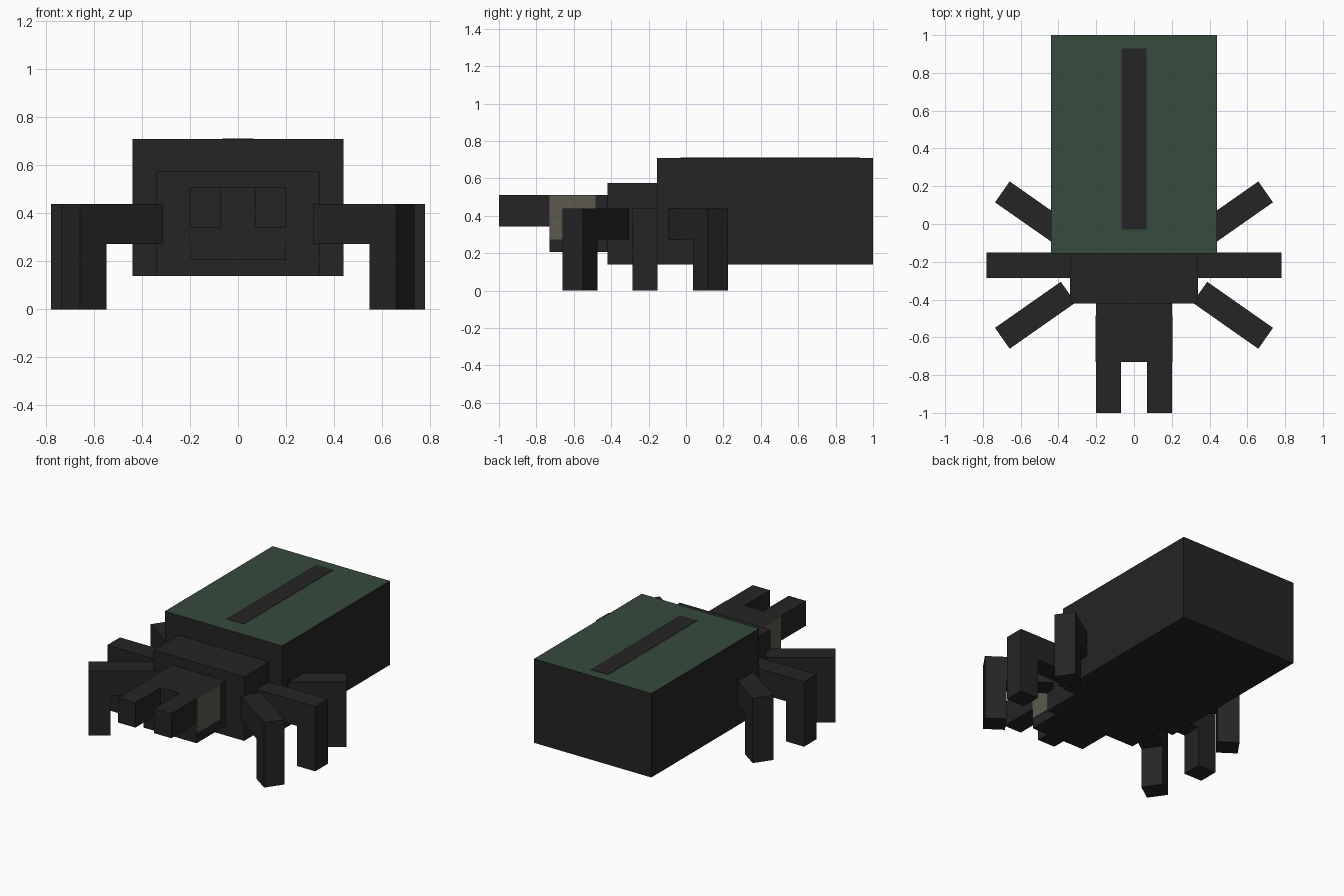
import bpy, bmesh, math
from mathutils import Matrix, Vector

cube = bpy.data.objects.get("Cube")
if cube:
    bpy.data.objects.remove(cube, do_unlink=True)


def material(name, rgb):
    mat = bpy.data.materials.new(name)
    mat.use_nodes = True
    mat.diffuse_color = (*rgb, 1)
    mat.node_tree.nodes["Principled BSDF"].inputs["Base Color"].default_value = (*rgb, 1)
    return mat


BLACK = material("shell_black", (0.018, 0.018, 0.018))
GREEN = material("wing_case_green", (0.038, 0.07, 0.046))
BEIGE = material("eye_beige", (0.107, 0.102, 0.076))


def finish(name, bm, *mats):
    bmesh.ops.recalc_face_normals(bm, faces=bm.faces)
    mesh = bpy.data.meshes.new(name)
    bm.to_mesh(mesh)
    bm.free()
    for mat in mats:
        mesh.materials.append(mat)
    obj = bpy.data.objects.new(name, mesh)
    bpy.context.collection.objects.link(obj)
    return obj


def box(name, x, y, z, *mats):
    """Box spanning the given (low, high) ranges."""
    bm = bmesh.new()
    bmesh.ops.create_cube(bm, size=1)
    for v in bm.verts:
        v.co = [(lo + hi) / 2 + c * (hi - lo) for c, (lo, hi) in zip(v.co, (x, y, z))]
    return finish(name, bm, *mats)


# Body blocks
abdomen = box("abdomen", (-0.44, 0.44), (-0.155, 1.0), (0.14, 0.71), BLACK, GREEN)
for face in abdomen.data.polygons:
    face.material_index = int(face.normal.z > 0.5)
box("wing_seam", (-0.065, 0.065), (-0.03, 0.93), (0.708, 0.712), BLACK)
box("thorax", (-0.34, 0.34), (-0.42, -0.155), (0.14, 0.575), BLACK)
box("head", (-0.2, 0.2), (-0.73, -0.42), (0.205, 0.51), BLACK)


# Bent leg: an L profile with its outer end at the origin, extruded sideways
LEG_WIDTH, LEG_TOP, LEG_UNDER, LEG_LENGTH = 0.135, 0.44, 0.272, 0.425


def leg(name, tip, angle):
    bm = bmesh.new()
    profile = [(0, 0), (0, LEG_TOP), (-LEG_LENGTH, LEG_TOP), (-LEG_LENGTH, LEG_UNDER),
               (-LEG_WIDTH, LEG_UNDER), (-LEG_WIDTH, 0)]
    side = bm.faces.new([bm.verts.new((x, -LEG_WIDTH / 2, z)) for x, z in profile])
    new = bmesh.ops.extrude_face_region(bm, geom=[side])["geom"]
    bmesh.ops.translate(bm, vec=(0, LEG_WIDTH, 0),
                        verts=[g for g in new if isinstance(g, bmesh.types.BMVert)])
    bm.transform(Matrix.Translation(Vector((*tip, 0))) @ Matrix.Rotation(angle, 4, "Z"))
    finish(name, bm, BLACK)


# Mirrored parts
for side, s in (("left", 1), ("right", -1)):
    box(side + "_mandible", sorted((s * 0.07, s * 0.2)), (-1.0, -0.73), (0.342, 0.51), BLACK)
    box(side + "_eye", sorted((s * 0.198, s * 0.203)), (-0.73, -0.485), (0.272, 0.51), BEIGE)
    for pos, x, y, degrees in (("front", 0.697, -0.605, -35),
                               ("middle", 0.78, -0.219, 0),
                               ("rear", 0.697, 0.17, 35)):
        turn = math.radians(degrees)
        leg(f"{side}_{pos}_leg", (s * x, y), turn if s > 0 else math.pi - turn)

# The middle legs stop just short of the thorax, so a hip bar joins them
box("middle_hip_bar", (-0.36, 0.36), (-0.2865, -0.1515), (LEG_UNDER, LEG_TOP), BLACK)
